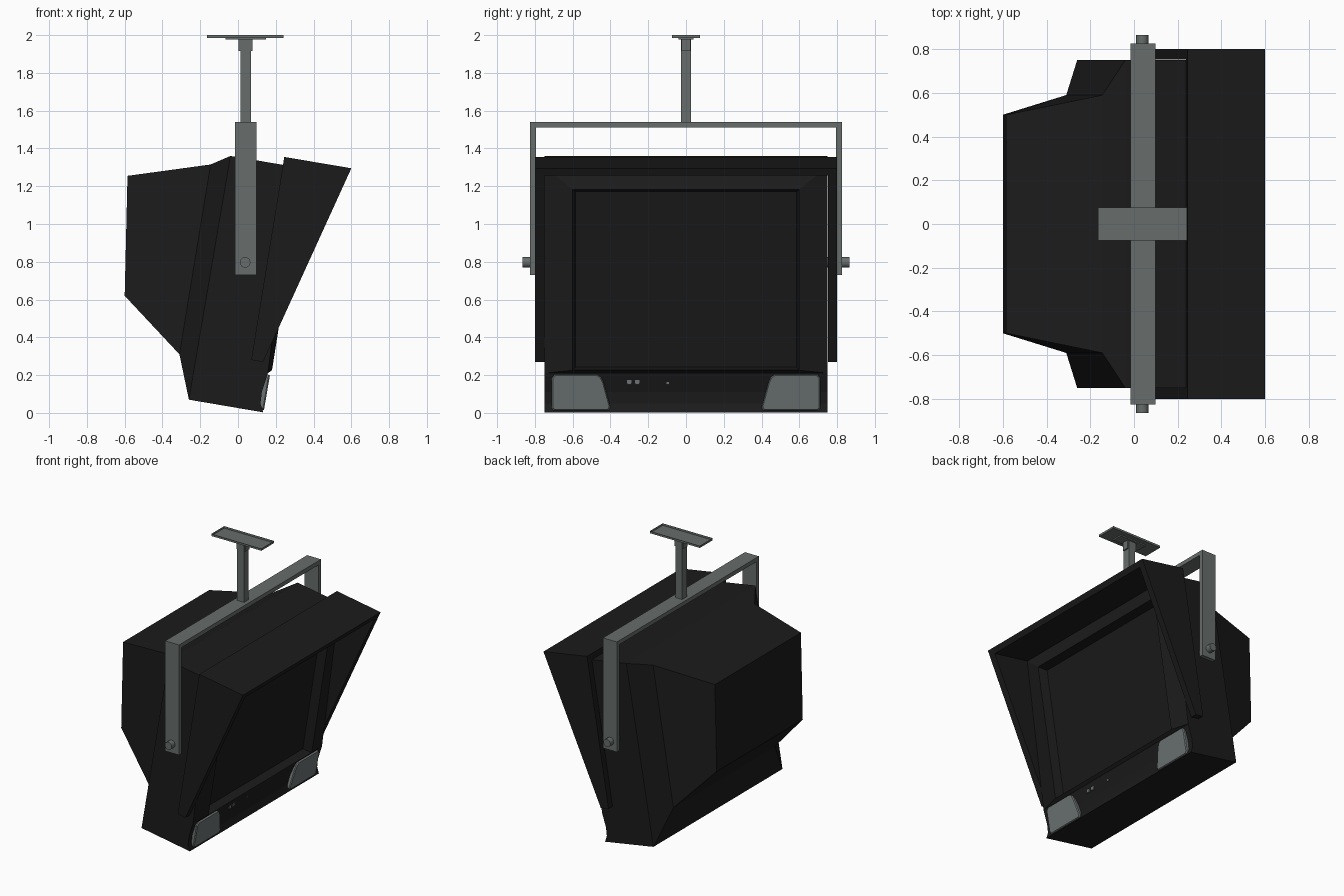
import bpy, bmesh

cube = bpy.data.objects.get("Cube")
if cube:
    bpy.data.objects.remove(cube, do_unlink=True)


def material(name, rgb):
    m = bpy.data.materials.new(name)
    m.use_nodes = True
    m.diffuse_color = (*rgb, 1)
    bsdf = next(n for n in m.node_tree.nodes if n.type == 'BSDF_PRINCIPLED')
    bsdf.inputs["Base Color"].default_value = (*rgb, 1)
    bsdf.inputs["Roughness"].default_value = 0.7
    return m


BLACK = material("black_plastic", (0.011, 0.011, 0.011))
GLASS = material("dark_glass", (0.0105, 0.0105, 0.0105))
STEEL = material("grey_steel", (0.135, 0.155, 0.15))
GRILLE = material("grey_grille", (0.15, 0.172, 0.17))


def finish(name, bm, *mats):
    bmesh.ops.remove_doubles(bm, verts=bm.verts, dist=0.0005)
    bmesh.ops.recalc_face_normals(bm, faces=bm.faces)
    mesh = bpy.data.meshes.new(name)
    bm.to_mesh(mesh)
    bm.free()
    for m in mats:
        mesh.materials.append(m)
    obj = bpy.data.objects.new(name, mesh)
    bpy.context.collection.objects.link(obj)
    return obj


def add_prism(bm, profile, y0, y1, skip=()):
    """Extrude an x-z profile along y; skip leaves chosen sides open."""
    a = [bm.verts.new((x, y0, z)) for x, z in profile]
    b = [bm.verts.new((x, y1, z)) for x, z in profile]
    bm.faces.new(a)
    bm.faces.new(b)
    for i in range(len(a)):
        j = (i + 1) % len(a)
        if i not in skip:
            bm.faces.new((a[i], a[j], b[j], b[i]))


def add_loft(bm, sections):
    """Join four-cornered sections (bottom, top, half width); cap the last."""
    rings = []
    for (xb, zb), (xt, zt), w in sections:
        rings.append([bm.verts.new(p) for p in
                      ((xb, -w, zb), (xb, w, zb), (xt, w, zt), (xt, -w, zt))])
    for r, s in zip(rings, rings[1:]):
        for i in range(4):
            j = (i + 1) % 4
            bm.faces.new((r[i], r[j], s[j], s[i]))
    return bm.faces.new(rings[-1])


def prism(name, profile, y0, y1, mat, skip=()):
    bm = bmesh.new()
    add_prism(bm, profile, y0, y1, skip)
    return finish(name, bm, mat)


def box(name, x0, x1, y0, y1, z0, z1, mat, skip=()):
    return prism(name, [(x0, z0), (x1, z0), (x1, z1), (x0, z1)], y0, y1, mat, skip)


# Housing: scooped chin, tapered rear shell, raised screen frame, sunken screen
back_low, back_high = (-0.26, 0.07), (-0.04, 1.36)
chin_top, front_top = (0.158, 0.21), (0.30, 1.303)
bm = bmesh.new()
add_prism(bm, [back_low, (0.133, 0.003), (0.119, 0.05), (0.126, 0.11),
               chin_top, front_top, back_high], -0.75, 0.75, skip=(4, 6))
add_loft(bm, [(back_low, back_high, 0.75),
              ((-0.31, 0.31), (-0.145, 1.315), 0.59),
              ((-0.60, 0.62), (-0.585, 1.255), 0.5)])
screen = add_loft(bm, [(chin_top, front_top, 0.75),
                       ((0.18, 0.226), (0.331, 1.182), 0.6),
                       ((0.118, 0.243), (0.265, 1.172), 0.585)])
screen.material_index = 1
finish("housing", bm, BLACK, GLASS)

# Sun hood: two tapered cheeks and a top plate
cheek = [(0.07, 0.28), (0.133, 0.27), (0.6, 1.295), (0.245, 1.355)]
prism("hood_right", cheek, -0.80, -0.749, BLACK)
prism("hood_left", cheek, 0.753, 0.80, BLACK)
prism("hood_top", [(0.239, 1.314), (0.583, 1.257), (0.6, 1.295), (0.245, 1.355)],
      -0.749, 0.753, BLACK)

# Speaker grilles standing proud of both ends of the chin
outline = [(0.70, 0.013), (0.711, 0.025), (0.711, 0.185), (0.695, 0.202), (0.47, 0.202),
           (0.45, 0.19), (0.437, 0.165), (0.40, 0.03), (0.408, 0.013)]
for side, label in ((-1, "right"), (1, "left")):
    bm = bmesh.new()
    rings = []
    for depth, scale in ((-0.04, 1), (-0.005, 1), (0.002, 0.96)):
        rings.append([bm.verts.new((0.137 + 0.165 * (z - 0.02) + depth,
                                    side * (0.57 + (y - 0.57) * scale),
                                    0.108 + (z - 0.108) * scale)) for y, z in outline])
    for r, s in zip(rings, rings[1:]):
        for i in range(len(r)):
            j = (i + 1) % len(r)
            bm.faces.new((r[i], r[j], s[j], s[i]))
    bm.faces.new(rings[0])
    bm.faces.new(rings[-1])
    finish("speaker_grille_" + label, bm, GRILLE)

# Small controls between the grilles
for name, y, z, r in (("button_a", -0.30, 0.163, 0.012),
                      ("button_b", -0.257, 0.163, 0.012),
                      ("indicator", -0.097, 0.157, 0.006)):
    x = 0.126 + (z - 0.11) * 0.32
    box(name, x - 0.01, x + 0.006, y - r, y + r, z - r, z + r, GRILLE)

# Yoke: crossbar, arms and pivot bolts
box("yoke_crossbar", -0.015, 0.098, -0.795, 0.795, 1.51, 1.54, STEEL)
for side, label in ((-1, "right"), (1, "left")):
    y0, y1 = sorted((side * 0.795, side * 0.825))
    box("yoke_arm_" + label, -0.015, 0.098, y0, y1, 0.73, 1.54, STEEL)
    bpy.ops.mesh.primitive_cylinder_add(vertices=16, radius=0.028, depth=0.125,
                                        location=(0.038, side * 0.8025, 0.797),
                                        rotation=(1.5708, 0, 0))
    bolt = bpy.context.object
    bolt.name = "pivot_bolt_" + label
    bolt.data.materials.append(STEEL)
    bpy.ops.object.shade_smooth_by_angle()

# Ceiling pole, sleeve, and an open mounting tray on a lower plate
box("ceiling_pole", 0.012, 0.068, -0.027, 0.027, 1.54, 1.98, STEEL)
box("pole_sleeve", 0.003, 0.077, -0.023, 0.023, 1.915, 1.98, STEEL)
box("lower_plate", -0.065, 0.147, -0.04, 0.04, 1.976, 1.985, STEEL)
box("ceiling_plate", -0.165, 0.242, -0.075, 0.075, 1.985, 2.0, STEEL, skip=(2,))
